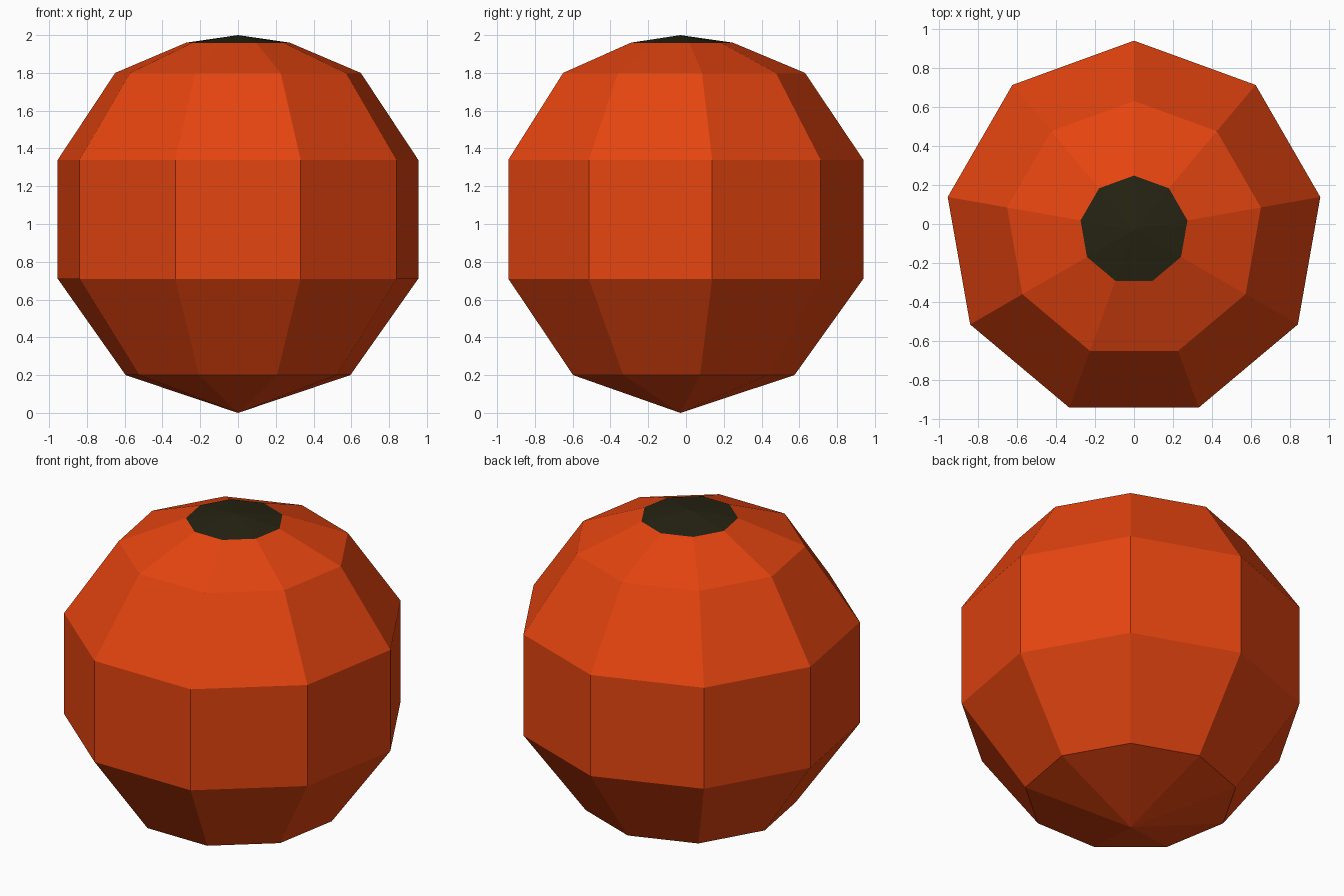
import bpy, bmesh, math

if "Cube" in bpy.data.objects:
    bpy.data.objects.remove(bpy.data.objects["Cube"])

SIDES = 9
CENTRE_Y = -0.03


def material(name, colour):
    m = bpy.data.materials.new(name)
    m.diffuse_color = (*colour, 1.0)
    m.use_nodes = True
    m.node_tree.nodes["Principled BSDF"].inputs["Base Color"].default_value = m.diffuse_color
    return m


def lathe(name, profile, mat):
    """Nine-sided flat-faced shell from (radius, height) pairs; radius 0 is a point."""
    bm = bmesh.new()
    rings = []
    for r, z in profile:
        if r == 0:
            rings.append([bm.verts.new((0, CENTRE_Y, z))] * SIDES)
        else:
            angles = [math.pi / 2 + math.tau * i / SIDES for i in range(SIDES)]
            rings.append([bm.verts.new((r * math.cos(a), CENTRE_Y + r * math.sin(a), z))
                          for a in angles])
    for low, high in zip(rings, rings[1:]):
        for i in range(SIDES):
            j = (i + 1) % SIDES
            corners = dict.fromkeys((low[i], low[j], high[j], high[i]))
            bm.faces.new(list(corners))
    bm.normal_update()
    mesh = bpy.data.meshes.new(name)
    bm.to_mesh(mesh)
    bm.free()
    mesh.materials.append(mat)
    obj = bpy.data.objects.new(name, mesh)
    bpy.context.collection.objects.link(obj)
    return obj


orange = material("orange red", (0.78, 0.058, 0.005))
dark = material("dark olive", (0.019, 0.017, 0.006))

# round fruit body, pointed at the bottom
lathe("fruit_body", [(0, 0.0), (0.604, 0.20), (0.969, 0.71), (0.969, 1.34),
                     (0.66, 1.80), (0.278, 1.96)], orange)

# dark cap on top
lathe("top_cap", [(0.278, 1.96), (0, 2.0)], dark)
